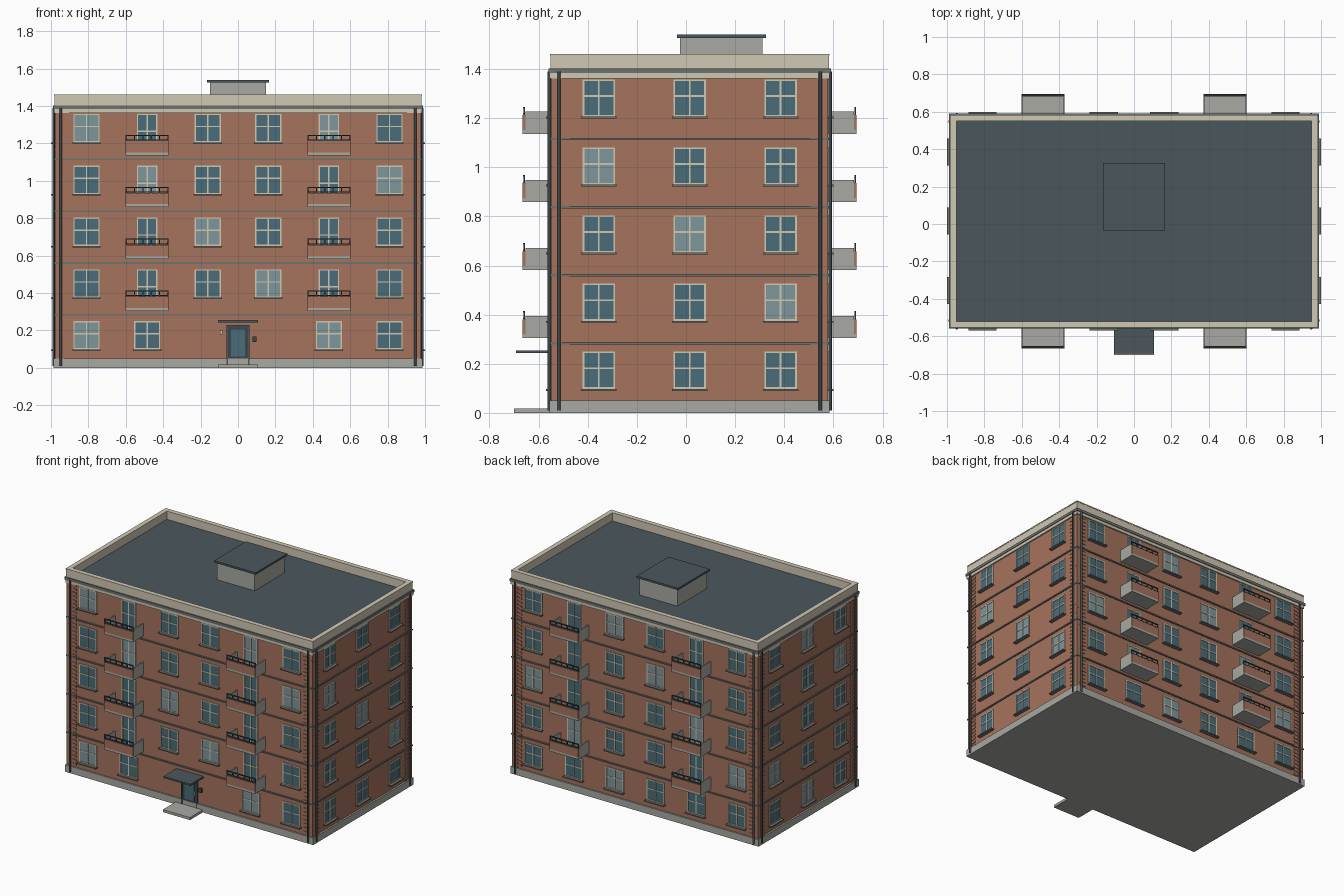
import bpy, bmesh
from math import pi
from mathutils import Matrix, Vector

if "Cube" in bpy.data.objects:
    bpy.data.objects.remove(bpy.data.objects["Cube"])

CY = 0.015              # y centre of the block
HX, HY = 0.975, 0.56    # wall half sizes
FLOOR = 0.277
parts = {}              # part name -> bmesh


def lin(h):
    c = [int(h[i:i + 2], 16) / 255 for i in (0, 2, 4)]
    return [v / 12.92 if v < 0.04045 else ((v + 0.055) / 1.055) ** 2.4 for v in c] + [1]


COLOURS = {
    "brick": "A5735C", "concrete": "A9A9A3", "cream": "D0C8B4", "slate": "4B575C",
    "metal": "3C464B", "glass": "4A6C78", "curtain": "7F969B", "band": "6F7370",
}
mats = {}
for name, h in COLOURS.items():
    mats[name] = bpy.data.materials.new(name)
    mats[name].diffuse_color = lin(h)


def get(part, mat):
    if part not in parts:
        parts[part] = (bmesh.new(), mat)
    return parts[part][0]


def box(part, mat, x, y, z, M=Matrix()):
    """Box from three (min, max) ranges, added to the named part."""
    c = Vector([(a[0] + a[1]) / 2 for a in (x, y, z)])
    s = [abs(a[1] - a[0]) for a in (x, y, z)]
    bmesh.ops.create_cube(get(part, mat), size=1,
                          matrix=M @ Matrix.Translation(c) @ Matrix.Diagonal((*s, 1)))


def ring(part, mat, out, thick, z):
    """Rectangular ring around the block, 'out' beyond the wall line."""
    X, Y = HX + out, HY + out
    for s in (-1, 1):
        box(part, mat, (-X, X), sorted((CY + s * Y, CY + s * (Y - thick))), z)
        box(part, mat, sorted((s * X, s * (X - thick))),
            (CY - Y + thick, CY + Y - thick), z)


def wall_box(part, mat, M, u, v, z):
    """Box on a facade: u along it, v outwards from the wall."""
    box(part, mat, u, (-v[1], -v[0]), z, M)


def rod(part, mat, x, y, z, r):
    bm = get(part, mat)
    res = bmesh.ops.create_cone(bm, cap_ends=True, segments=10, radius1=r, radius2=r,
                                depth=z[1] - z[0],
                                matrix=Matrix.Translation((x, y, (z[0] + z[1]) / 2)))
    for f in {f for v in res["verts"] for f in v.link_faces}:
        f.smooth = len(f.verts) == 4


def window(M, u, z, w, h, lit, sill=True):
    pane = "curtain" if lit else "glass"
    a, b, t = u - w / 2, u + w / 2, 0.007
    wall_box(pane + "_panes", pane, M, (a, b), (-0.01, 0.002), (z, z + h))
    for p in (a, b - t, u - t / 2):
        wall_box("window_frames", "cream", M, (p, p + t), (-0.01, 0.006), (z, z + h))
    for q in (z, z + h * 0.53, z + h - t):
        wall_box("window_frames", "cream", M, (a, b), (-0.01, 0.005), (q, q + t))
    if sill:
        wall_box("window_sills", "band", M, (a - 0.006, b + 0.006), (-0.01, 0.025), (z - 0.008, z))


def balcony(M, u, z):
    a, b = u - 0.115, u + 0.115
    wall_box("balcony_slabs", "concrete", M, (a, b), (-0.01, 0.12), (z, z + 0.016))
    for p in (a, b - 0.008):
        wall_box("balcony_sides", "concrete", M, (p, p + 0.008), (-0.01, 0.108), (z + 0.016, z + 0.09))
    wall_box("balcony_fronts", "brick", M, (a, b), (0.108, 0.12), (z + 0.016, z + 0.076))
    # railing on top of the front panel
    for q in (z + 0.078, z + 0.103):
        wall_box("balcony_rails", "metal", M, (a, b), (0.11, 0.118), (q, q + 0.006))
    for i in range(6):
        p = a + i * (0.23 - 0.006) / 5
        wall_box("balcony_rails", "metal", M, (p, p + 0.006), (0.111, 0.117), (z + 0.07, z + 0.105))


# main block, plinth, floor bands, cornice, gutter, parapet, roof
box("walls", "brick", (-HX, HX), (CY - HY, CY + HY), (0.03, 1.385))
box("plinth", "concrete", (-HX - 0.012, HX + 0.012), (CY - HY - 0.01, CY + HY + 0.01), (0, 0.05))
for i in range(1, 5):
    ring("floor_bands", "band", 0.008, 0.02, (i * FLOOR + 0.002, i * FLOOR + 0.011))
ring("cornice", "cream", 0.01, 0.03, (1.362, 1.383))
ring("gutter", "band", 0.015, 0.03, (1.383, 1.402))
ring("parapet", "cream", 0.007, 0.03, (1.38, 1.454))
ring("parapet_coping", "cream", 0.009, 0.034, (1.454, 1.462))
box("roof", "slate", (-0.96, 0.96), (CY - 0.545, CY + 0.545), (1.37, 1.402))

# roof access hut
box("roof_hut", "concrete", (-0.15, 0.15), (-0.024, 0.312), (1.39, 1.528))
box("roof_hut_cap", "slate", (-0.165, 0.165), (-0.036, 0.326), (1.526, 1.54))

# facades: front, right, back, left
for k, (angle, dist, cols, phase) in enumerate((
        (0, HY, 6, 0), (pi / 2, HX, 3, 3), (pi, HY, 6, 2), (-pi / 2, HX, 3, 1))):
    M = (Matrix.Translation((0, CY, 0)) @ Matrix.Rotation(angle, 4, 'Z')
         @ Matrix.Translation((0, -dist, 0)))
    step = 0.324 if cols == 6 else 0.37
    for f in range(5):
        for c in range(cols):
            u = (c - (cols - 1) / 2) * step
            lit = (c + f) % 4 == phase
            z = 0.098 + f * FLOOR
            if k == 0 and f == 0 and c in (2, 3):
                continue                      # entrance bay
            if cols == 6 and f and c in (1, 4):
                balcony(M, u, z - 0.07)
                window(M, u, z - 0.054, 0.11, 0.206, lit, sill=False)
            else:
                window(M, u, z, 0.14 if cols == 6 else 0.132, 0.152, lit)

# toothed brick quoins and paired downpipes at the corners
for sx in (-1, 1):
    for sy in (-1, 1):
        X, Y = sx * (HX + 0.004), CY + sy * (HY + 0.004)
        for i in range(94):
            lx, ly = (0.075, 0.045) if i % 2 else (0.045, 0.075)
            z = 0.05 + i * 0.01395
            box("corner_quoins", "brick", sorted((X, X - sx * lx)),
                sorted((Y, Y - sy * ly)), (z, z + 0.0139))
        rod("downpipes", "metal", sx * (HX - 0.027), CY + sy * (HY + 0.012), (0.01, 1.39), 0.007)
        rod("downpipes", "metal", sx * (HX + 0.011), CY + sy * (HY - 0.028), (0.01, 1.39), 0.007)

# entrance: step, door, canopy, lamp and intercom
E = Matrix.Translation((0, CY - HY, 0))
wall_box("entrance_step", "concrete", E, (-0.108, 0.108), (0, 0.155), (0, 0.018))
wall_box("entrance_canopy", "slate", E, (-0.108, 0.108), (-0.01, 0.148), (0.243, 0.255))
wall_box("door_leaf", "metal", E, (-0.055, 0.055), (-0.01, 0.006), (0.018, 0.22))
wall_box("door_glass", "glass", E, (-0.038, 0.038), (0, 0.009), (0.06, 0.205))
for p in (-0.062, 0.054):
    wall_box("door_frame", "slate", E, (p, p + 0.008), (-0.01, 0.012), (0.018, 0.228))
wall_box("door_frame", "slate", E, (-0.062, 0.062), (-0.01, 0.012), (0.22, 0.228))
wall_box("door_handle", "cream", E, (0.042, 0.047), (0.005, 0.018), (0.1, 0.13))
wall_box("entrance_lamp", "cream", E, (-0.096, -0.084), (-0.005, 0.018), (0.178, 0.2))
wall_box("intercom", "metal", E, (0.078, 0.1), (-0.005, 0.014), (0.138, 0.168))

# turn every collected part into an object
for name, (bm, mat) in parts.items():
    me = bpy.data.meshes.new(name)
    bmesh.ops.recalc_face_normals(bm, faces=bm.faces)
    bm.to_mesh(me)
    bm.free()
    me.materials.append(mats[mat])
    bpy.context.collection.objects.link(bpy.data.objects.new(name, me))

for m in bpy.data.materials:
    if m.users and not m.is_grease_pencil:
        m.use_nodes = True
        m.node_tree.nodes["Principled BSDF"].inputs["Base Color"].default_value = m.diffuse_color
